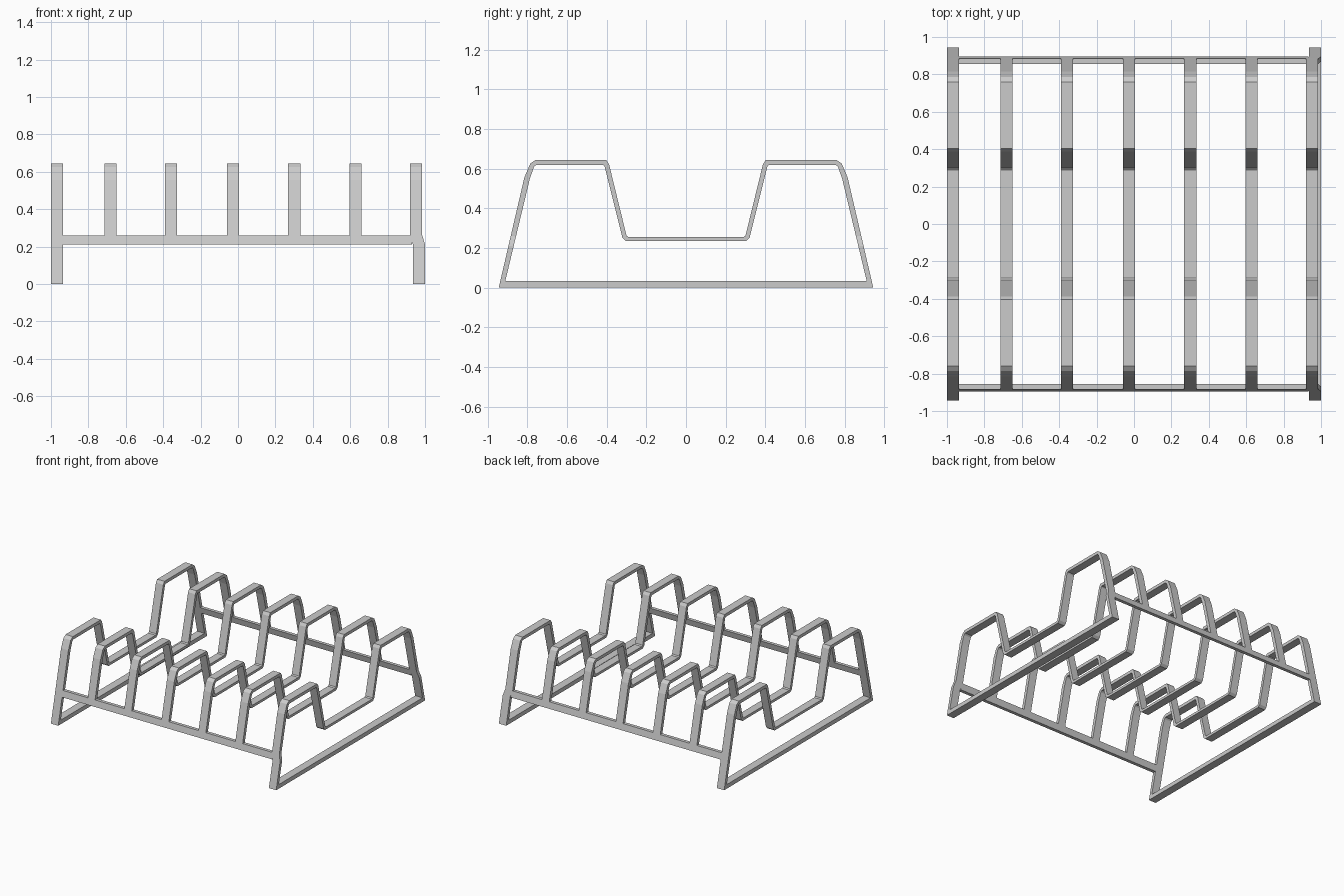
import bpy, bmesh

if "Cube" in bpy.data.objects:
    bpy.data.objects.remove(bpy.data.objects["Cube"])

W = 0.065                      # strip width along x
BAR_TOP, BAR_LOW = 0.26, 0.21  # rail heights

def leg_out(z):
    return 0.944 - 0.232 * z

def leg_in(z):
    return 0.919 - 0.24 * z

# Half profile, centre outward: (outer point, inner point) as (y, z)
UPPER = [
    ((0.290, 0.255), (0.303, 0.235)),
    ((0.300, 0.262), (0.321, 0.252)),
    ((0.388, 0.622), (0.410, 0.610)),
    ((0.403, 0.644), (0.417, 0.619)),
    ((0.758, 0.644), (0.755, 0.619)),
    ((0.785, 0.625), (0.766, 0.609)),
    ((0.815, 0.555), (0.787, 0.550)),
    ((leg_out(BAR_TOP), BAR_TOP), (leg_in(BAR_TOP), BAR_TOP)),
]
LOWER = [
    ((leg_out(BAR_LOW), BAR_LOW), (leg_in(BAR_LOW), BAR_LOW)),
    ((0.944, 0.0), (0.911, 0.033)),
]

def strip(name, rings, closed):
    """Join four-sided rings into a bar, capped or closed into a loop."""
    bm = bmesh.new()
    vs = [[bm.verts.new(p) for p in r] for r in rings]
    n = len(vs)
    for i in range(n if closed else n - 1):
        a, b = vs[i], vs[(i + 1) % n]
        for k in range(4):
            m = (k + 1) % 4
            bm.faces.new((a[k], a[m], b[m], b[k]))
    if not closed:
        bm.faces.new(vs[0])
        bm.faces.new(vs[-1])
    bmesh.ops.recalc_face_normals(bm, faces=bm.faces)
    me = bpy.data.meshes.new(name)
    bm.to_mesh(me)
    bm.free()
    ob = bpy.data.objects.new(name, me)
    bpy.context.collection.objects.link(ob)
    return ob

def frame(name, x, half, closed, foot_shift=0.0):
    pairs = [((-o[0], o[1]), (-i[0], i[1])) for o, i in reversed(half)] + half
    rings = []
    for o, i in pairs:
        x0 = x + (foot_shift if o[1] <= BAR_LOW + 1e-4 else 0)
        x1 = x0 + W
        rings.append([(x0, *o), (x1, *o), (x1, *i), (x0, *i)])
    return strip(name, rings, closed)

# End frames with legs and floor bars (right one kinks outward below the rail)
frame("left_end_frame", -1.0, UPPER + LOWER, True)
frame("right_end_frame", 0.92, UPPER + LOWER, True, 0.015)

# Divider frames standing on the rails
for n, x in enumerate((-0.715, -0.39, -0.06, 0.268, 0.595)):
    frame(f"divider_frame_{n + 1}", x, UPPER, False)

# Front and back rails, sloped like the legs
for name, s in (("front_rail", -1), ("back_rail", 1)):
    section = [(s * leg_out(BAR_TOP), BAR_TOP), (s * leg_in(BAR_TOP), BAR_TOP),
               (s * leg_in(BAR_LOW), BAR_LOW), (s * leg_out(BAR_LOW), BAR_LOW)]
    strip(name, [[(x, y, z) for y, z in section] for x in (-0.935, 0.93)], False)
